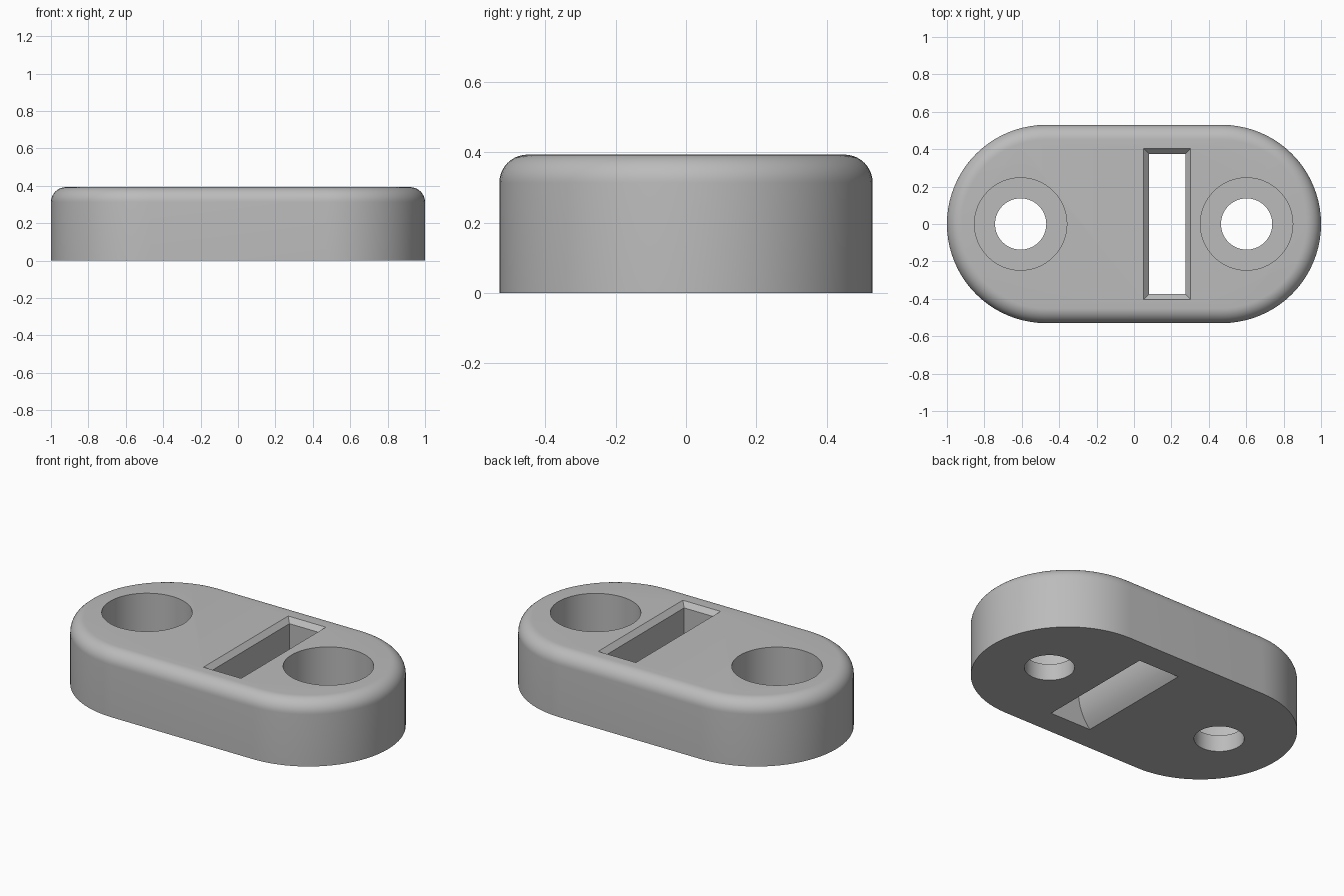
import bpy, bmesh, math

old = bpy.data.objects.get("Cube")
if old:
    bpy.data.objects.remove(old, do_unlink=True)

HEIGHT, HALF_DEPTH, FILLET = 0.393, 0.53, 0.08
STRAIGHT = 1 - HALF_DEPTH          # half length of the straight sides


def loft(name, rings):
    """Closed solid through stacked outlines that share a point count."""
    bm = bmesh.new()
    loops = [[bm.verts.new(p) for p in ring] for ring in rings]
    n = len(loops[0])
    for a, b in zip(loops, loops[1:]):
        for i in range(n):
            j = (i + 1) % n
            bm.faces.new((a[i], a[j], b[j], b[i]))
    bm.faces.new(loops[0][::-1])
    bm.faces.new(loops[-1])
    bmesh.ops.recalc_face_normals(bm, faces=bm.faces)
    mesh = bpy.data.meshes.new(name)
    bm.to_mesh(mesh)
    bm.free()
    obj = bpy.data.objects.new(name, mesh)
    bpy.context.collection.objects.link(obj)
    return obj


def stadium(radius, z, half=STRAIGHT, steps=40):
    pts = []
    for side in (1, -1):
        for i in range(steps + 1):
            a = math.pi * (i / steps - 0.5)
            pts.append((side * (half + radius * math.cos(a)), side * radius * math.sin(a), z))
    return pts


def circle(cx, radius, z, steps=64):
    return [(cx + radius * math.cos(math.tau * i / steps),
             radius * math.sin(math.tau * i / steps), z) for i in range(steps)]


def rectangle(x0, x1, y, z):
    return [(x0, -y, z), (x1, -y, z), (x1, y, z), (x0, y, z)]


# Rounded body: straight wall, then a quarter-round top edge
rings = [stadium(HALF_DEPTH, 0)]
for i in range(11):
    a = math.pi / 2 * i / 10
    rings.append(stadium(HALF_DEPTH - FILLET * (1 - math.cos(a)),
                         HEIGHT - FILLET * (1 - math.sin(a))))
body = loft("slotted_body", rings)

# Counterbored screw holes
cutters = []
for side, cx in (("left", 0.602), ("right", -0.606)):
    cutters.append(loft(side + "_hole_cutter", [
        circle(cx, 0.137, -0.1), circle(cx, 0.137, 0.1),
        circle(cx, 0.247, 0.1), circle(cx, 0.247, 0.5)]))

# Slot: one wall flares out in an arc at the bottom, chamfered mouth on top
X0, X1, Y, CHAMFER, ARC_TOP, ARC_R = 0.08, 0.275, 0.375, 0.028, 0.2, 0.29
slot = [rectangle(0, X1, Y, -0.1)]
for i in range(13):
    z = ARC_TOP * i / 12
    flare = ARC_R - math.sqrt(ARC_R ** 2 - (ARC_TOP - z) ** 2)
    slot.append(rectangle(X0 - flare, X1, Y, z))
slot.append(rectangle(X0, X1, Y, HEIGHT - CHAMFER))
slot.append(rectangle(X0 - 2 * CHAMFER, X1 + 2 * CHAMFER, Y + 2 * CHAMFER, HEIGHT + CHAMFER))
cutters.append(loft("slot_cutter", slot))

# Cut the openings
bpy.context.view_layer.objects.active = body
for cutter in cutters:
    cutter.hide_render = True
    mod = body.modifiers.new(cutter.name, "BOOLEAN")
    mod.operation = "DIFFERENCE"
    mod.solver = "EXACT"
    mod.object = cutter
    bpy.ops.object.modifier_apply(modifier=mod.name)
    bpy.data.objects.remove(cutter, do_unlink=True)

# Plain grey finish
grey = bpy.data.materials.new("light_grey")
grey.use_nodes = True
color = (0.5, 0.5, 0.5, 1)
grey.diffuse_color = color
grey.node_tree.nodes["Principled BSDF"].inputs["Base Color"].default_value = color
body.data.materials.clear()
body.data.materials.append(grey)

bpy.ops.object.select_all(action="DESELECT")
body.select_set(True)
bpy.ops.object.shade_smooth_by_angle(angle=math.radians(30))
